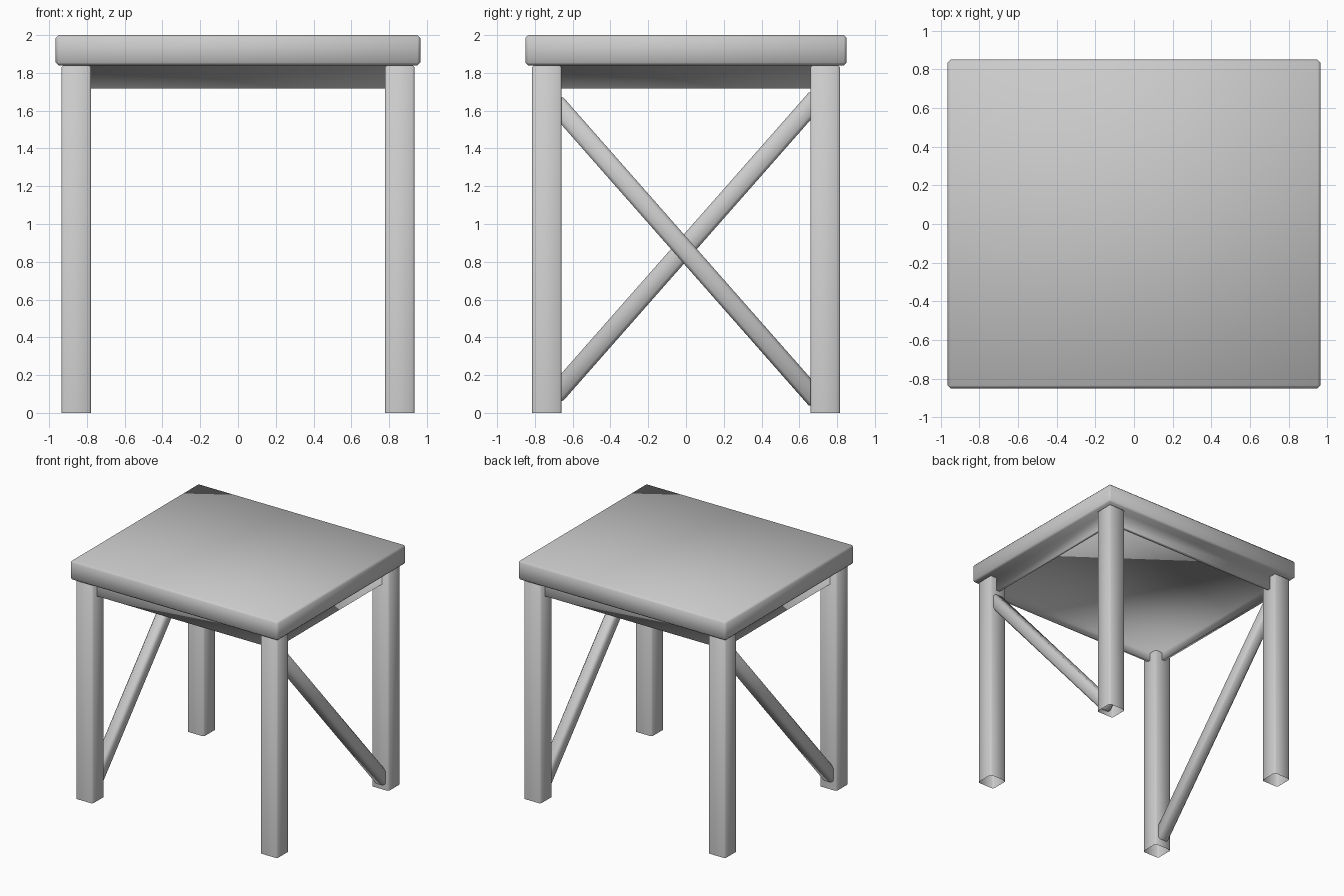
import bpy
import bmesh
from math import atan2
from mathutils import Matrix, Vector

cube = bpy.data.objects.get("Cube")
if cube:
    bpy.data.objects.remove(cube, do_unlink=True)

# Single painted finish
GREY = (0.6, 0.6, 0.6, 1)
paint = bpy.data.materials.new("grey_paint")
paint.use_nodes = True
paint.diffuse_color = GREY
paint.node_tree.nodes["Principled BSDF"].inputs["Base Color"].default_value = GREY


def block(name, centre, size, bevel, open_bottom=False, tilt=0.0, underside=()):
    """Softly bevelled box, optionally open below, tilted about x,
    or with its underside shaped by (inset, depth) steps."""
    bm = bmesh.new()
    bmesh.ops.create_cube(bm, size=1)
    bmesh.ops.scale(bm, vec=size, verts=bm.verts)
    if open_bottom:
        caps = [f for f in bm.faces if f.normal.z < -0.5]
        bmesh.ops.delete(bm, geom=caps, context='FACES_ONLY')
    edges = [e for e in bm.edges if not e.is_boundary]
    bmesh.ops.bevel(bm, geom=edges, offset=bevel, segments=1,
                    profile=0.5, affect='EDGES', clamp_overlap=True)
    bm.normal_update()
    for inset, depth in underside:
        base = min(bm.faces, key=lambda f: (round(f.normal.z, 3), -f.calc_area()))
        bmesh.ops.inset_region(bm, faces=[base], thickness=inset, depth=depth,
                               use_even_offset=True)
        bm.normal_update()
    bmesh.ops.transform(bm, verts=bm.verts,
                        matrix=Matrix.Translation(centre) @ Matrix.Rotation(tilt, 4, 'X'))
    for f in bm.faces:
        f.smooth = True
    mesh = bpy.data.meshes.new(name)
    bm.to_mesh(mesh)
    bm.free()
    mesh.materials.append(paint)
    obj = bpy.data.objects.new(name, mesh)
    bpy.context.collection.objects.link(obj)


LEG_X, LEG_Y, LEG = 0.856, 0.737, 0.158
UNDERSIDE = 1.84
EDGE = 0.015

# Table top with the apron frame drawn down from it and hollowed underneath
block("table_top", (0, 0, (UNDERSIDE + 2) / 2), (1.93, 1.70, 2 - UNDERSIDE), EDGE,
      underside=((0.092 - EDGE, 0), (0, 0.123), (0.03, 0), (0, -0.065)))

for sx, side in ((1, "left"), (-1, "right")):
    # Legs, hollow at the foot
    for sy, end in ((1, "back"), (-1, "front")):
        block(f"{end}_{side}_leg", (sx * LEG_X, sy * LEG_Y, UNDERSIDE / 2),
              (LEG, LEG, UNDERSIDE), 0.012, open_bottom=True)

    # Diagonal brace, from the top of one leg to the foot of the other
    lift = 0.0 if sx > 0 else 0.025
    top = Vector((sx * LEG_X, -sx * 0.70, 1.65 + lift))
    foot = Vector((sx * LEG_X, sx * 0.70, 0.06 + lift))
    run = top - foot
    block(f"{side}_brace", (top + foot) / 2, (0.1, run.length, 0.103), 0.018,
          tilt=atan2(run.z, run.y))
